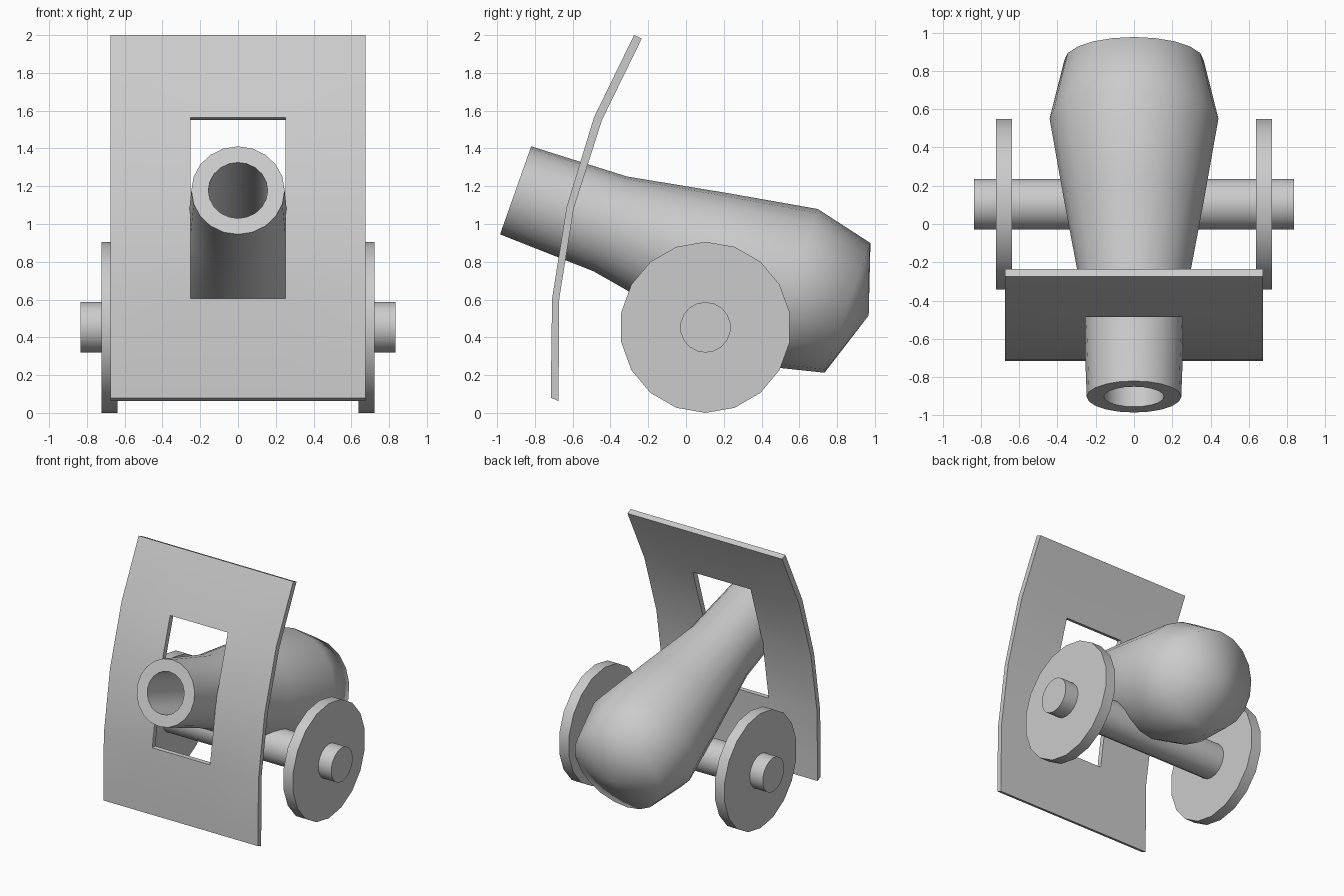
import bpy, bmesh
from math import cos, sin, pi, radians
from mathutils import Matrix

if "Cube" in bpy.data.objects:
    bpy.data.objects.remove(bpy.data.objects["Cube"], do_unlink=True)

grey = bpy.data.materials.new("light grey")
grey.use_nodes = True
grey.diffuse_color = (0.6, 0.6, 0.6, 1)
grey.node_tree.nodes["Principled BSDF"].inputs["Base Color"].default_value = (0.6, 0.6, 0.6, 1)


def finish(bm, name, angle):
    bmesh.ops.recalc_face_normals(bm, faces=bm.faces)
    mesh = bpy.data.meshes.new(name)
    bm.to_mesh(mesh)
    bm.free()
    mesh.materials.append(grey)
    obj = bpy.data.objects.new(name, mesh)
    bpy.context.collection.objects.link(obj)
    bpy.ops.object.select_all(action="DESELECT")
    obj.select_set(True)
    bpy.context.view_layer.objects.active = obj
    bpy.ops.object.shade_smooth_by_angle(angle=radians(angle))
    return obj


def lathe(name, profile, sides, matrix, angle=35):
    """Spin (radius, distance) points around local z; radius 0 makes a pole."""
    bm = bmesh.new()
    rings = []
    for r, t in profile:
        n = sides if r else 1
        rings.append([bm.verts.new((r * cos(2 * pi * i / sides), r * sin(2 * pi * i / sides), t))
                      for i in range(n)])
    for a, b in zip(rings, rings[1:]):
        for i in range(sides):
            j = (i + 1) % sides
            quad = [a[i % len(a)], a[j % len(a)], b[j % len(b)], b[i % len(b)]]
            bm.faces.new(list(dict.fromkeys(quad)))
    bm.transform(matrix)
    return finish(bm, name, angle)


def disc(name, x0, x1, radius):
    """Solid cylinder lying along x on the wheel axis."""
    bm = bmesh.new()
    sides = 18
    ends = [[bm.verts.new((x, 0.103 + radius * sin(2 * pi * i / sides),
                           0.453 + radius * cos(2 * pi * i / sides))) for i in range(sides)]
            for x in (x0, x1)]
    for ring in ends:
        bm.faces.new(ring)
    for i in range(sides):
        j = (i + 1) % sides
        bm.faces.new((ends[0][i], ends[0][j], ends[1][j], ends[1][i]))
    return finish(bm, name, 35)


# Barrel: bore, muzzle, swelling body and blunt breech, tilted upward
barrel = [(0, 1.0), (0.157, 1.0), (0.157, 0), (0.247, 0), (0.266, 0.531),
          (0.364, 1.08), (0.441, 1.541), (0.364, 1.864), (0, 1.983)]
tilt = Matrix.Translation((0, -0.902, 1.178)) @ Matrix.Rotation(radians(-109.5), 4, "X")
lathe("barrel", barrel, 20, tilt, 65)

# Axle and wheels
disc("axle", -0.835, 0.835, 0.134)
for side, label in ((1, "left"), (-1, "right")):
    disc(label + "_wheel", side * 0.637, side * 0.722, 0.453)

# Curved shield with a window filling the two middle rows of the centre column
front = [(-0.716, 0.08), (-0.709, 0.605), (-0.632, 1.09), (-0.487, 1.565), (-0.275, 2.0)]
back = [(-0.675, 0.063), (-0.671, 0.605), (-0.594, 1.083), (-0.445, 1.55), (-0.234, 1.982)]
columns = (-0.675, -0.252, 0.252, 0.675)
bm = bmesh.new()
grid = [[[bm.verts.new((x, y, z)) for x in columns] for y, z in face] for face in (front, back)]
for layer in grid:
    for row in range(4):
        for col in range(3):
            if col == 1 and row in (1, 2):
                continue
            bm.faces.new((layer[row][col], layer[row][col + 1],
                          layer[row + 1][col + 1], layer[row + 1][col]))
# Rim faces join every open edge of the front sheet to the back sheet
partner = {f: b for fr, br in zip(*grid) for f, b in zip(fr, br)}
for edge in [e for e in bm.edges if e.is_boundary and e.verts[0] in partner]:
    a, b = edge.verts
    bm.faces.new((a, b, partner[b], partner[a]))
finish(bm, "shield", 35)
